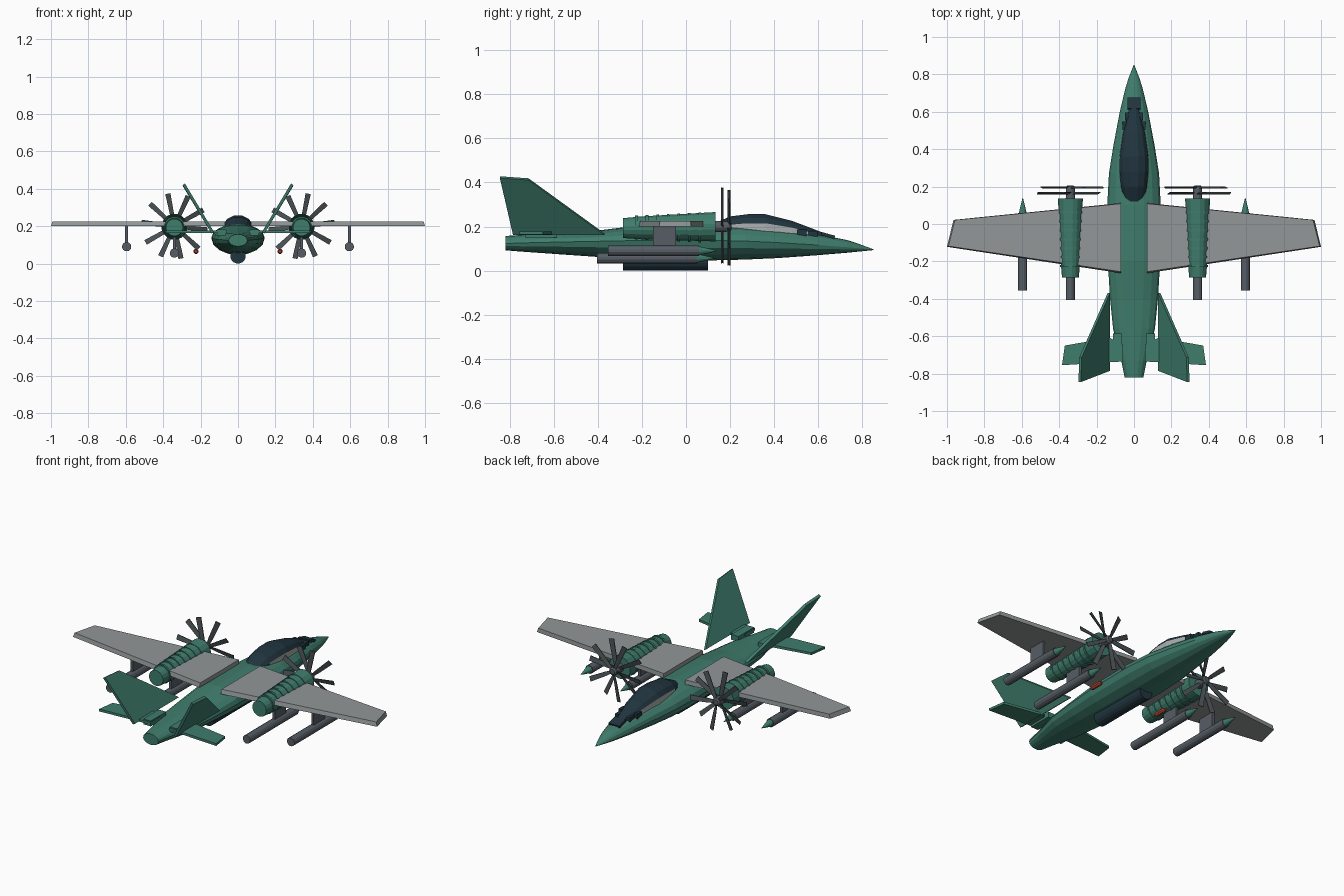
import bpy, bmesh, math
from mathutils import Vector, Matrix

if "Cube" in bpy.data.objects:
    bpy.data.objects.remove(bpy.data.objects["Cube"])


def material(name, rgb):
    m = bpy.data.materials.new(name)
    m.diffuse_color = (*rgb, 1)
    m.use_nodes = True
    m.node_tree.nodes["Principled BSDF"].inputs["Base Color"].default_value = m.diffuse_color
    return m


GREEN = material("green paint", (0.05, 0.205, 0.15))
GREY = material("wing grey", (0.29, 0.31, 0.31))
SLATE = material("slate metal", (0.092, 0.11, 0.13))
BLADE = material("blade grey", (0.065, 0.078, 0.085))
NAVY = material("dark navy", (0.015, 0.035, 0.05))
PALE = material("pale window", (0.4, 0.42, 0.42))
RED = material("signal red", (0.45, 0.06, 0.035))


def finish(name, bm, *mats):
    bmesh.ops.recalc_face_normals(bm, faces=bm.faces)
    me = bpy.data.meshes.new(name)
    bm.to_mesh(me)
    bm.free()
    for m in mats:
        me.materials.append(m)
    ob = bpy.data.objects.new(name, me)
    bpy.context.collection.objects.link(ob)
    return ob


def loft(name, rings, *mats):
    """Skin a list of equal-length point rings and cap both ends."""
    bm = bmesh.new()
    rows = [[bm.verts.new(p) for p in r] for r in rings]
    n = len(rows[0])
    for a, b in zip(rows, rows[1:]):
        for i in range(n):
            j = (i + 1) % n
            bm.faces.new((a[i], a[j], b[j], b[i]))
    bm.faces.new(rows[0])
    bm.faces.new(rows[-1])
    return finish(name, bm, *mats)


def tube(name, x, profile, mat, n=12):
    """Round body along y; profile rows are (y, z centre, radius)."""
    angles = [2 * math.pi * (i + 0.5) / n for i in range(n)]
    return loft(name, [[(x + r * math.cos(a), y, z + r * math.sin(a)) for a in angles]
                       for y, z, r in profile], mat)


def plate(name, pts, offset, mat):
    """Flat panel through the points, thickened by the offset."""
    o = Vector(offset)
    return loft(name, [[Vector(p) - o / 2 for p in pts], [Vector(p) + o / 2 for p in pts]], mat)


def box(name, lo, hi, mat):
    pts = [(lo[0], lo[1]), (hi[0], lo[1]), (hi[0], hi[1]), (lo[0], hi[1])]
    return loft(name, [[(x, y, z) for x, y in pts] for z in (lo[2], hi[2])], mat)


# Fuselage: y, half width, middle z, top z, bottom z
stations = [(-0.82, 0.05, 0.123, 0.157, 0.092), (-0.73, 0.068, 0.126, 0.163, 0.085),
            (-0.56, 0.112, 0.13, 0.172, 0.073), (-0.4, 0.128, 0.133, 0.182, 0.062),
            (-0.2, 0.14, 0.137, 0.207, 0.052), (0.1, 0.143, 0.137, 0.212, 0.046),
            (0.27, 0.134, 0.134, 0.203, 0.05), (0.42, 0.11, 0.127, 0.19, 0.057),
            (0.6, 0.076, 0.116, 0.165, 0.07), (0.73, 0.045, 0.106, 0.139, 0.081),
            (0.78, 0.029, 0.102, 0.123, 0.086), (0.85, 0.002, 0.095, 0.097, 0.093)]
rings = []
for y, w, zm, zt, zb in stations:
    ring = []
    for i in range(16):
        a = 2 * math.pi * i / 16
        s = math.sin(a)
        ring.append((w * math.cos(a), y, zm + s * ((zt - zm) if s > 0 else (zm - zb))))
    rings.append(ring)
loft("fuselage", rings, GREEN)

# Canopy: dark roof with pale lower side windows
half = [(1, 0), (0.95, 0.66), (0.72, 0.86), (0.3, 1)]
section = half + [(-u, v) for u, v in reversed(half)]
base = 0.135
canopy = loft("canopy", [[(w * u, y, base + (zt - base) * v) for u, v in section]
                         for y, w, zt in [(0.12, 0.055, 0.21), (0.2, 0.072, 0.246),
                                          (0.28, 0.08, 0.256), (0.36, 0.08, 0.256),
                                          (0.48, 0.062, 0.226), (0.56, 0.042, 0.196),
                                          (0.64, 0.022, 0.165)]], NAVY, PALE)
for f in canopy.data.polygons:
    if abs(f.normal.x) > 0.8 and 0.16 < f.center.y < 0.55:
        f.material_index = 1

# Windscreen frame blocks
plate("nose_panel", [(-0.036, 0.615, 0.168), (0.036, 0.615, 0.168),
                     (0.036, 0.675, 0.151), (-0.036, 0.675, 0.151)], (0, 0.004, 0.014), NAVY)

# Belly tank
tube("belly_tank", 0, [(-0.285, 0.042, 0.042), (0.1, 0.042, 0.042)], NAVY, 16)


def propeller(name, x, y, z, turn, count=5):
    """Tapered, pitched blades around a hub."""
    bm = bmesh.new()
    for k in range(count):
        spin = Matrix.Rotation(turn + 2 * math.pi * k / count, 4, 'Y')
        vs = []
        for r, w in ((0.012, 0.007), (0.06, 0.011), (0.177, 0.014)):
            for dx, dy in ((-w, -0.006), (w, 0.002), (w, 0.006), (-w, -0.002)):
                vs.append(bm.verts.new(Vector((x, y, z)) + spin @ Vector((dx, dy, r))))
        for q in (0, 4):
            for i in range(4):
                j = (i + 1) % 4
                bm.faces.new((vs[q + i], vs[q + j], vs[q + 4 + j], vs[q + 4 + i]))
        bm.faces.new(vs[:4])
        bm.faces.new(vs[8:])
    finish(name, bm, BLADE)


def missile(name, x, z, y0, y1, y2):
    tube(name + "_body", x, [(y0, z, 0.025), (y1, z, 0.025)], SLATE)
    tube(name + "_tip", x, [(y1, z, 0.021), (y1 + 0.03, z, 0.014), (y2, z, 0.001)], GREEN)


for s, side in ((1, "right"), (-1, "left")):
    # Wing
    outline = [(0.07, 0.112), (0.965, 0.022), (1.0, -0.122), (0.07, -0.263)]
    loft(side + "_wing", [[(s * x, y, 0.2) for x, y in outline],
                          [(s * (x - 0.008 * (x > 0.5)), y * 0.97, 0.225)
                           for x, y in outline]], GREY)

    # Tailplane and its root block
    plate(side + "_tailplane", [(s * 0.06, -0.645, 0.17), (s * 0.13, -0.608, 0.17),
                                (s * 0.37, -0.65, 0.17), (s * 0.385, -0.755, 0.17),
                                (s * 0.06, -0.735, 0.17)], (0, 0, 0.014), GREEN)
    box(side + "_tail_root", (s * 0.063, -0.73, 0.15), (s * 0.112, -0.585, 0.182), GREEN)

    # Canted fin
    plate(side + "_fin", [(s * 0.135, -0.785, 0.165), (s * 0.135, -0.37, 0.165),
                          (s * 0.287, -0.715, 0.415), (s * 0.29, -0.845, 0.424)],
          (s * 0.013, 0, -0.008), GREEN)

    # Engine nacelle with cooling rings
    ex = s * 0.34
    tube(side + "_nacelle", ex, [(-0.285, 0.193, 0.046), (-0.2, 0.194, 0.053),
                                 (0.05, 0.198, 0.064), (0.135, 0.199, 0.068)], GREEN, 16)
    for k in range(7):
        y = -0.225 + 0.048 * k
        r = 0.056 + 0.0022 * k
        tube(f"{side}_nacelle_ring_{k + 1}", ex, [(y - 0.006, 0.196, r), (y + 0.006, 0.196, r)],
             GREEN, 16)

    # Shaft and paired propellers
    tube(side + "_shaft", ex, [(0.13, 0.2, 0.026), (0.2, 0.2, 0.024), (0.207, 0.2, 0.015)], SLATE)
    propeller(side + "_rear_propeller", ex, 0.165, 0.2, s * 0.2)
    propeller(side + "_front_propeller", ex, 0.195, 0.2, s * 0.2 + math.pi / 5)

    # Underwing missiles and pylons
    missile(side + "_outer_missile", s * 0.595, 0.09, -0.355, 0.06, 0.14)
    plate(side + "_outer_pylon", [(s * 0.595, -0.15, 0.105), (s * 0.595, -0.045, 0.105),
                                  (s * 0.595, -0.045, 0.203), (s * 0.595, -0.15, 0.203)],
          (0.016, 0, 0), SLATE)
    missile(side + "_inner_missile", ex, 0.056, -0.405, 0.05, 0.13)
    plate(side + "_inner_pylon", [(ex, -0.15, 0.07), (ex, -0.045, 0.07),
                                  (ex, -0.045, 0.15), (ex, -0.15, 0.15)], (0.016, 0, 0), SLATE)

    # Small signal light pod
    tube(side + "_signal_pod", s * 0.225, [(-0.09, 0.065, 0.008), (-0.075, 0.065, 0.014),
                                           (-0.02, 0.065, 0.014), (0.0, 0.065, 0.006)], RED, 8)

    # Windscreen side frames
    for k, (y, x, z) in enumerate([(0.525, 0.052, 0.178), (0.575, 0.038, 0.172)]):
        box(f"{side}_windscreen_frame_{k + 1}", (s * (x - 0.012), y - 0.022, z - 0.025),
            (s * (x + 0.01), y + 0.022, z + 0.008), NAVY)
